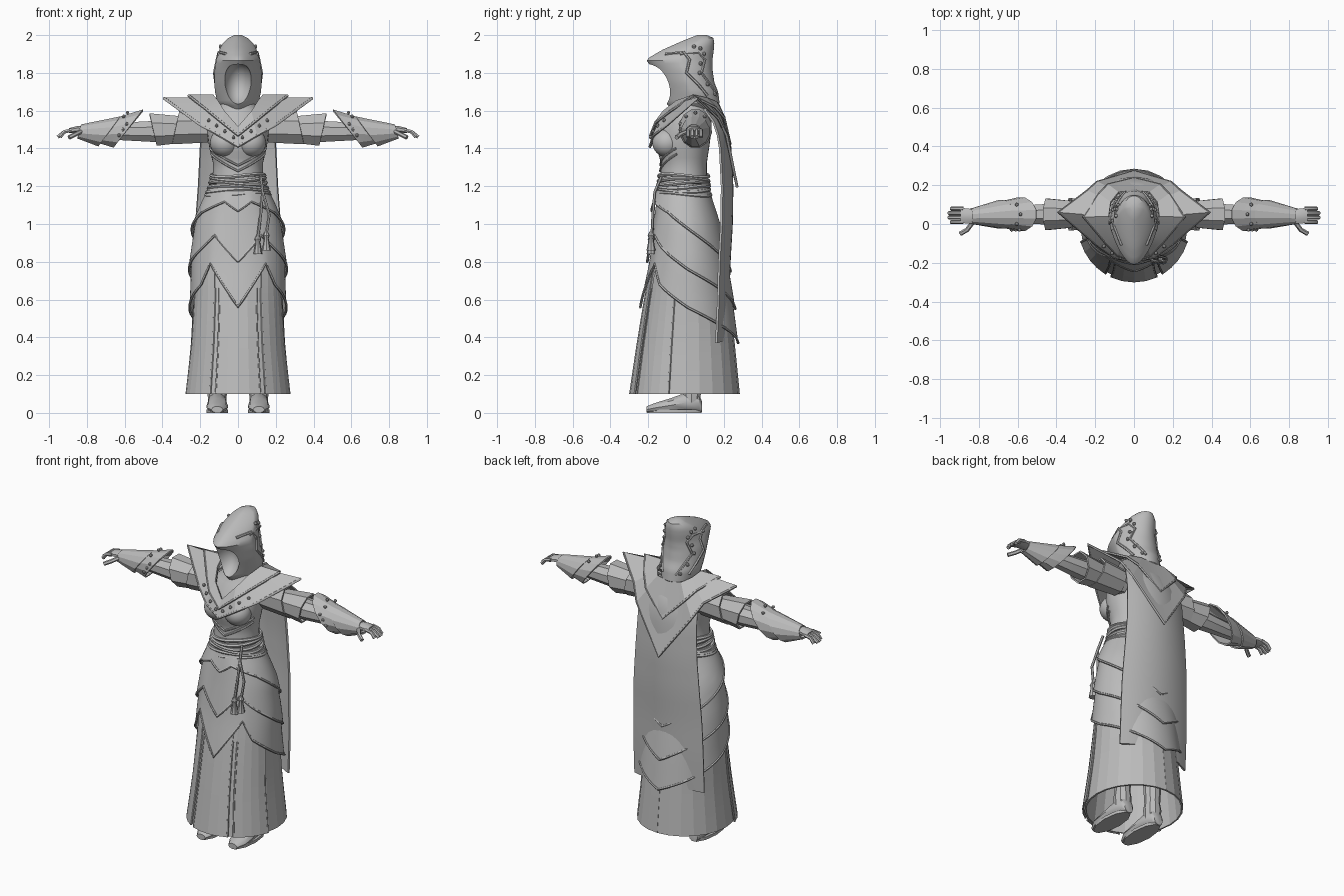
import bpy, bmesh
from math import sin, cos, pi, radians
from mathutils import Vector

cube = bpy.data.objects.get("Cube")
if cube:
    bpy.data.objects.remove(cube)

grey = bpy.data.materials.new("plain grey")
grey.use_nodes = True
COLOUR = (0.5, 0.5, 0.5, 1)
grey.diffuse_color = COLOUR
grey.node_tree.nodes["Principled BSDF"].inputs["Base Color"].default_value = COLOUR

# Profiles: height, half width, front y, back y
BODY = [(.1, .272, -.283, .28), (.35, .245, -.25, .255), (.6, .232, -.213, .228),
        (.8, .232, -.178, .2), (1, .213, -.158, .165), (1.1, .182, -.15, .135),
        (1.18, .15, -.142, .115), (1.25, .132, -.135, .11), (1.32, .132, -.132, .11),
        (1.42, .155, -.16, .125), (1.5, .165, -.145, .135), (1.57, .165, -.105, .135),
        (1.62, .1, -.07, .11), (1.68, .06, -.05, .08)]
HOOD = [(1.61, .08, -.08, .16), (1.64, .108, -.105, .178), (1.7, .122, -.12, .17),
        (1.75, .125, -.14, .15), (1.82, .123, -.175, .14), (1.87, .115, -.212, .14),
        (1.92, .1, -.13, .147), (1.96, .078, -.04, .15), (1.985, .05, .02, .145),
        (2, .02, .06, .11)]


def interp(table, v):
    v = min(max(v, table[0][0]), table[-1][0])
    for a, b in zip(table, table[1:]):
        if v <= b[0]:
            f = (v - a[0]) / (b[0] - a[0])
            return [p + (q - p) * f for p, q in zip(a[1:], b[1:])]


def surf(table, deg, z, off=0.0):
    """Point on a profiled body; 0 degrees is the front, 90 is the left."""
    w, front, back = interp(table, z)
    t = radians(deg)
    pinch = 1 - .35 * max(0, cos(t)) if table is HOOD else 1
    return Vector(((w * pinch + off) * sin(t),
                   (front + back) / 2 - ((back - front) / 2 + off) * cos(t), z))


def finish(ob, angle=35, thick=0):
    bpy.ops.object.select_all(action='DESELECT')
    ob.select_set(True)
    bpy.context.view_layer.objects.active = ob
    if thick:
        mod = ob.modifiers.new("thickness", 'SOLIDIFY')
        mod.thickness, mod.offset = thick, 0
        bpy.ops.object.modifier_apply(modifier=mod.name)
    if angle:
        bpy.ops.object.shade_smooth_by_angle(angle=radians(angle))
    return ob


def loft(name, rings, closed=True, cap=False, angle=35, thick=0):
    bm = bmesh.new()
    rows = [[bm.verts.new(p) for p in r] for r in rings]
    n = len(rows[0])
    for a, b in zip(rows, rows[1:]):
        for i in range(n if closed else n - 1):
            j = (i + 1) % n
            bm.faces.new((a[i], a[j], b[j], b[i]))
    if cap:
        bm.faces.new(rows[0])
        bm.faces.new(rows[-1])
    bmesh.ops.recalc_face_normals(bm, faces=bm.faces)
    mesh = bpy.data.meshes.new(name)
    bm.to_mesh(mesh)
    bm.free()
    mesh.materials.append(grey)
    ob = bpy.data.objects.new(name, mesh)
    bpy.context.collection.objects.link(ob)
    return finish(ob, angle, thick)


def rod(name, points, radius, closed=False):
    curve = bpy.data.curves.new(name, 'CURVE')
    curve.dimensions = '3D'
    curve.bevel_depth, curve.bevel_resolution, curve.use_fill_caps = radius, 1, True
    spline = curve.splines.new('POLY')
    spline.points.add(len(points) - 1)
    for sp, p in zip(spline.points, points):
        sp.co = (*p, 1)
    spline.use_cyclic_u = closed
    curve.materials.append(grey)
    ob = bpy.data.objects.new(name, curve)
    bpy.context.collection.objects.link(ob)
    bpy.ops.object.select_all(action='DESELECT')
    ob.select_set(True)
    bpy.context.view_layer.objects.active = ob
    bpy.ops.object.convert(target='MESH')
    return finish(bpy.context.object, 50)


def patch(name, table, degs, bottom, top, rows, off, angle=35, thick=.008):
    """Layer of cloth lying on a profiled body, flaring to its lower edge."""
    rings = []
    for k in range(rows + 1):
        f = k / rows
        rings.append([surf(table, d, bottom(d) * (1 - f) + top * f, off * (1 - .8 * f)) for d in degs])
    return loft(name, rings, len(degs) == 72, angle=angle, thick=thick)


def ball(name, at, size, rot=0, studs=False):
    bm = bmesh.new()
    bmesh.ops.create_uvsphere(bm, u_segments=6 if studs else 32, v_segments=4 if studs else 20, radius=1)
    mesh = bpy.data.meshes.new(name)
    bm.to_mesh(mesh)
    bm.free()
    mesh.materials.append(grey)
    ob = bpy.data.objects.new(name, mesh)
    bpy.context.collection.objects.link(ob)
    ob.location, ob.scale, ob.rotation_euler = at, size, (rot, 0, 0)
    return finish(ob, 0 if studs else 35)


# Gown and bodice
ROUND = list(range(-180, 180, 5))
patch("gown", BODY, ROUND[::3] + [180], lambda d: .1, 1.2, 12, 0, angle=8, thick=.01)
loft("bodice", [[surf(BODY, d, 1.17 + .03 * k) for d in ROUND[::2]] for k in range(18)], cap=True)

# Overlapping skirt tiers: angle from the front, height of the lower edge
TIERS = {"lower": (1.0, .02, [(0, .56), (35, .79), (50, .68), (90, .56), (135, .46), (180, .37)]),
         "middle": (1.1, .024, [(0, .8), (30, .94), (50, .87), (90, .76), (135, .66), (180, .55)]),
         "upper": (1.2, .026, [(0, 1.07), (20, 1.12), (60, 1.06), (90, .98), (140, .85), (180, .75)])}
for name, (top, off, edge) in TIERS.items():
    low = lambda d: interp(edge, abs(d))[0]
    patch(name + "_tier", BODY, ROUND, low, top, 6, off)
    rod(name + "_tier_trim", [surf(BODY, d, low(d), off + .003) for d in ROUND], .007, True)

# Front and side skirt panels with raised borders
for name, a, b in (("front", -24, 24), ("left", 31, 72), ("right", -72, -31)):
    degs = [a + (b - a) * i / 4 for i in range(5)]
    patch(name + "_panel", BODY, degs, lambda d: .1, .8, 8, .014, angle=8)
    for d in (a, b):
        rod(name + "_panel_border", [surf(BODY, d, .1 + .07 * k, .014 - .0011 * k) for k in range(9)], .006)

# Sash cords and corset trim
for k in range(6):
    rod("sash_cord", [surf(BODY, d, 1.155 + .02 * k + .008 * sin(radians(d * 2 + 70 * k)), .008) for d in ROUND], .011, True)
for base in (1.28, 1.31):
    rod("corset_trim", [surf(BODY, d, base + .09 * abs(d) / 75, .003) for d in range(-75, 80, 5)], .006)

# Hanging cords with tassels
for x, low in ((.105, .93), (.15, .95)):
    rod("hanging_cord", [(.12, -.13, 1.25), (.13, -.165, 1.17), (x + .015, -.175, 1.05), (x, -.18, low)], .008)
    loft("tassel", [[(x + r * cos(i * pi / 4), -.185 + r * sin(i * pi / 4), low - dz) for i in range(8)]
                    for dz, r in ((-.01, .008), (.01, .018), (.025, .012), (.09, .024))], cap=True)

# Cape
CAPE = [(.37, .24, .215), (.6, .24, .225), (.8, .235, .23), (1, .225, .242), (1.2, .21, .245),
        (1.4, .2, .235), (1.52, .195, .215), (1.61, .16, .15)]
cape_rows = []
for k in range(19):
    z = .37 + .0688 * k
    w, y = interp(CAPE, z)
    cape_rows.append([(w * u / 6, y - .055 * (u / 6) ** 2, z + (.03 * (1 - abs(u) / 6) if k == 0 else 0))
                      for u in range(-6, 7)])
loft("cape", cape_rows, False, thick=.012)

# Pointed shoulder mantle in two layers
OUTER = [(0, -.19, 1.41), (.1, -.172, 1.47), (.2, -.1, 1.525), (.39, .06, 1.665),
         (.24, .17, 1.56), (.19, .215, 1.47), (0, .27, 1.2)]
INNER = [(0, -.158, 1.5), (.07, -.12, 1.58), (.105, -.05, 1.635), (.13, .04, 1.665),
         (.12, .11, 1.65), (.08, .16, 1.63), (0, .17, 1.62)]


def both(points):
    pts = [Vector(p) for p in points]
    return pts + [Vector((-p.x, p.y, p.z)) for p in pts[-2:0:-1]]


outer, inner = both(OUTER), both(INNER)
for name, reach, lift in (("mantle", 1, 0), ("mantle_collar", .5, .014)):
    edge = [p.lerp(q, reach) + Vector((0, -lift if q.y < .1 else lift, lift)) for p, q in zip(inner, outer)]
    loft(name, [[p + Vector((0, 0, lift)) for p in inner], edge], angle=20, thick=.012)
    rod(name + "_edge", edge, .008, True)
for i in (0, 1, 10, 11):
    for f in (.25, .75):
        a = inner[i].lerp(inner[(i + 1) % 12], f)
        b = outer[i].lerp(outer[(i + 1) % 12], f)
        ball("mantle_stud", a.lerp(b, .75) + Vector((0, -.01, .01)), (.01, .01, .01), studs=True)

# Hood with a hollow face opening
hood = loft("hood", [[surf(HOOD, d, 1.61 + .015 * k) for d in ROUND] for k in range(27)], cap=True)
cutter = ball("face_cutter", (0, -.15, 1.74), (.08, .12, .115), .35)
cutter.hide_render = True
mod = hood.modifiers.new("opening", 'BOOLEAN')
mod.object, mod.operation = cutter, 'DIFFERENCE'
finish(hood)
bpy.ops.object.modifier_apply(modifier=mod.name)
bpy.data.objects.remove(cutter)
finish(hood, 30)
for s in (1, -1):
    for shift in (0, 32):
        path = [(50, 1.9), (85, 1.91), (108, 1.87), (95, 1.8), (112, 1.74), (125, 1.68)]
        rod("hood_band", [surf(HOOD, s * (d + shift), z, .002) for d, z in path], .008)
    for d, z in ((95, 1.94), (115, 1.93), (132, 1.9), (128, 1.85), (122, 1.8), (135, 1.74), (148, 1.69)):
        ball("hood_stud", surf(HOOD, s * d, z, .004), (.011, .011, .011), studs=True)


# Arms: x, centre y, centre z, y radius, z radius, slant of the ring
def arm_part(name, s, rings, sides=8, thick=0, angle=20):
    steps = [2 * pi * (i + .5) / sides for i in range(sides)]
    loft(name, [[(s * (x + slant * sin(a)), y + ry * cos(a), z + rz * sin(a)) for a in steps]
                for x, y, z, ry, rz, slant in rings], cap=not thick, angle=angle, thick=thick)


for s, side in ((1, "left"), (-1, "right")):
    arm_part(side + "_arm", s, [(.13, .05, 1.51, .07, .075, 0), (.3, .05, 1.5, .06, .065, 0),
                                (.45, .05, 1.49, .058, .06, 0), (.62, .05, 1.49, .045, .05, 0),
                                (.83, .04, 1.49, .03, .028, 0)])
    arm_part(side + "_upper_sleeve", s, [(.16, .05, 1.51, .07, .08, 0), (.33, .05, 1.51, .085, .09, -.02)], thick=.01)
    arm_part(side + "_lower_sleeve", s, [(.29, .05, 1.5, .066, .07, 0), (.45, .05, 1.5, .083, .088, .02)], thick=.01)
    # Gauntlet layers
    arm_part(side + "_cuff", s, [(.58, .05, 1.505, .085, .1, -.08), (.7, .05, 1.49, .06, .062, -.03),
                                 (.8, .04, 1.49, .036, .036, 0)], 12, .009)
    arm_part(side + "_wrist_guard", s, [(.68, .05, 1.49, .072, .078, -.06), (.84, .04, 1.49, .036, .034, -.01)], 12, .009)
    for d in (-1, 0, 1):
        ball("cuff_stud", (s * (.585 + .02 * abs(d)), .05 + .05 * d, 1.59 - .02 * abs(d)), (.01, .01, .01), studs=True)
        ball("cuff_stud", (s * (.61 + .02 * d), -.03, 1.5 - .03 * d), (.01, .01, .01), studs=True)
    # Hand
    arm_part(side + "_palm", s, [(.8, .04, 1.495, .03, .022, 0), (.85, .04, 1.5, .042, .02, 0),
                                 (.895, .045, 1.495, .042, .014, 0)], angle=50)
    for k in range(4):
        y, tip = .01 + .023 * k, .96 - .012 * abs(k - 1.5)
        rod(side + "_finger", [(s * .88, y, 1.497), (s * .92, y, 1.488), (s * tip, y, 1.46)], .011)
    rod(side + "_thumb", [(s * .83, .01, 1.49), (s * .86, -.03, 1.475), (s * .895, -.05, 1.458)], .012)

    # Bust, boots and legs
    ball(side + "_bust", (s * .07, -.1, 1.43), (.078, .078, .075))
    steps = [2 * pi * i / 10 for i in range(10)]
    loft(side + "_boot", [[(s * .11 + w * cos(a), y, h / 2 + h / 2 * sin(a)) for a in steps]
                          for y, h, w in ((.085, .06, .03), (.07, .1, .045), (0, .11, .05), (-.08, .08, .056),
                                          (-.16, .055, .056), (-.21, .035, .03))], cap=True)
    loft(side + "_sole", [[(s * .11 + .058 * cos(a), -.063 + .15 * sin(a), z) for a in steps] for z in (0, .018)], cap=True)
    loft(side + "_leg", [[(s * .11 + r * cos(a), .03 + r * sin(a), z) for a in steps]
                         for z, r in ((.05, .048), (.12, .052), (.16, .045), (.6, .07))], cap=True)
